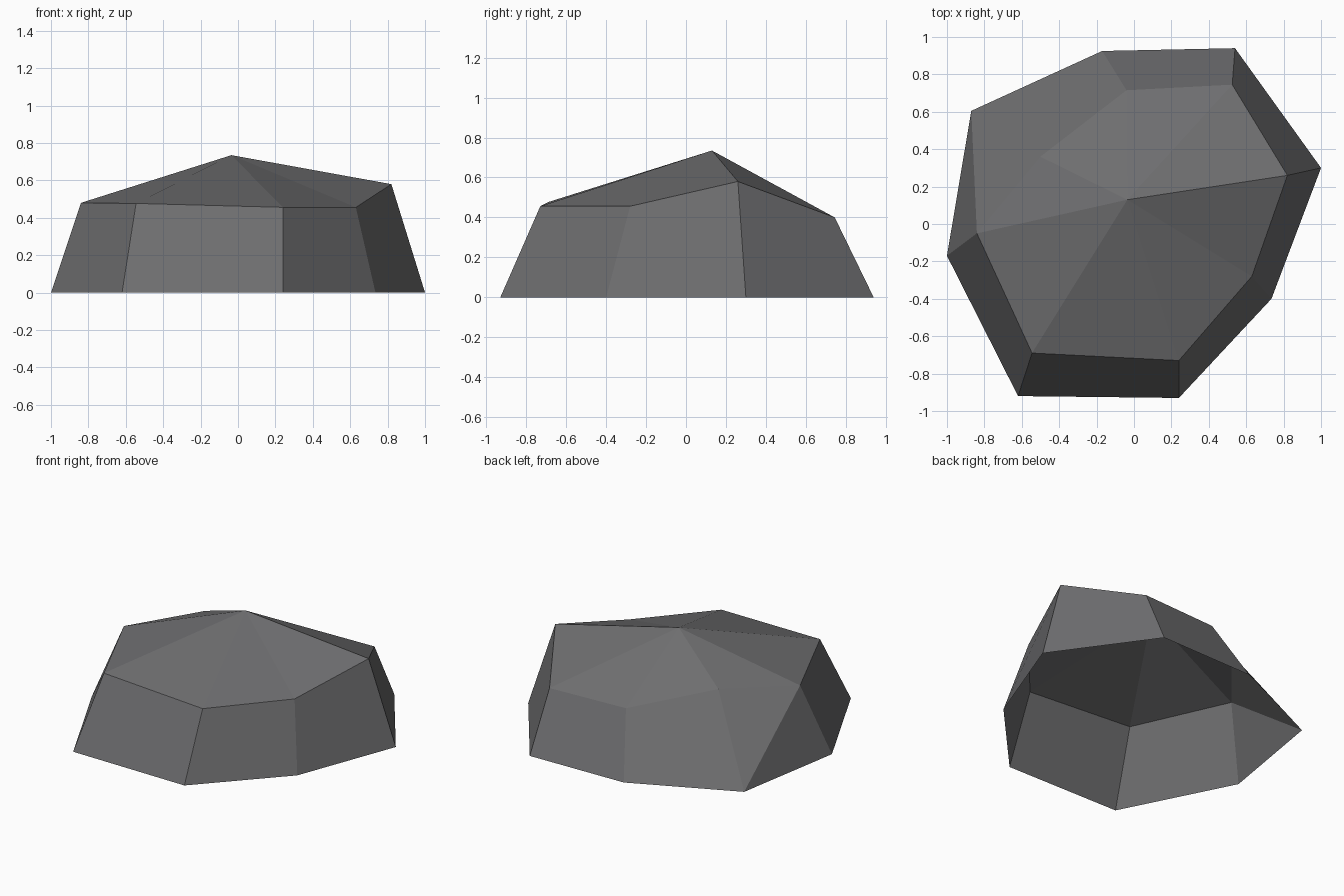
import bpy, bmesh

if "Cube" in bpy.data.objects:
    bpy.data.objects.remove(bpy.data.objects["Cube"])

# One flat grey stone colour
stone = bpy.data.materials.new("dark grey stone")
stone.diffuse_color = (0.155, 0.155, 0.16, 1)
stone.use_nodes = True
stone.node_tree.nodes["Principled BSDF"].inputs["Base Color"].default_value = stone.diffuse_color

# Ground outline, shoulder outline and peak of the rock (same order around)
base = [(-1, -.17), (-.62, -.92), (.24, -.93), (.735, -.40),
        (1, .30), (.54, .94), (-.17, .925), (-.87, .605)]
shoulder = [(-.84, -.05, .48), (-.545, -.69, .477), (.24, -.73, .456), (.63, -.28, .456),
            (.82, .26, .58), (.525, .745, .40), (-.04, .715, .40), (-.50, .36, .52)]
peak = (-.035, .13, .735)

bm = bmesh.new()
low = [bm.verts.new((x, y, 0)) for x, y in base]
high = [bm.verts.new(p) for p in shoulder]
top = bm.verts.new(peak)

# Side facets and a fan of top facets; the underside stays open
n = len(low)
for i in range(n):
    j = (i + 1) % n
    if j == 0:  # strongly bent side, split along its ridge
        bm.faces.new((low[i], low[j], high[j]))
        bm.faces.new((low[i], high[j], high[i]))
    else:
        bm.faces.new((low[i], low[j], high[j], high[i]))
    bm.faces.new((high[i], high[j], top))

mesh = bpy.data.meshes.new("rock")
bm.to_mesh(mesh)
bm.free()
mesh.materials.append(stone)
rock = bpy.data.objects.new("rock", mesh)
bpy.context.collection.objects.link(rock)
